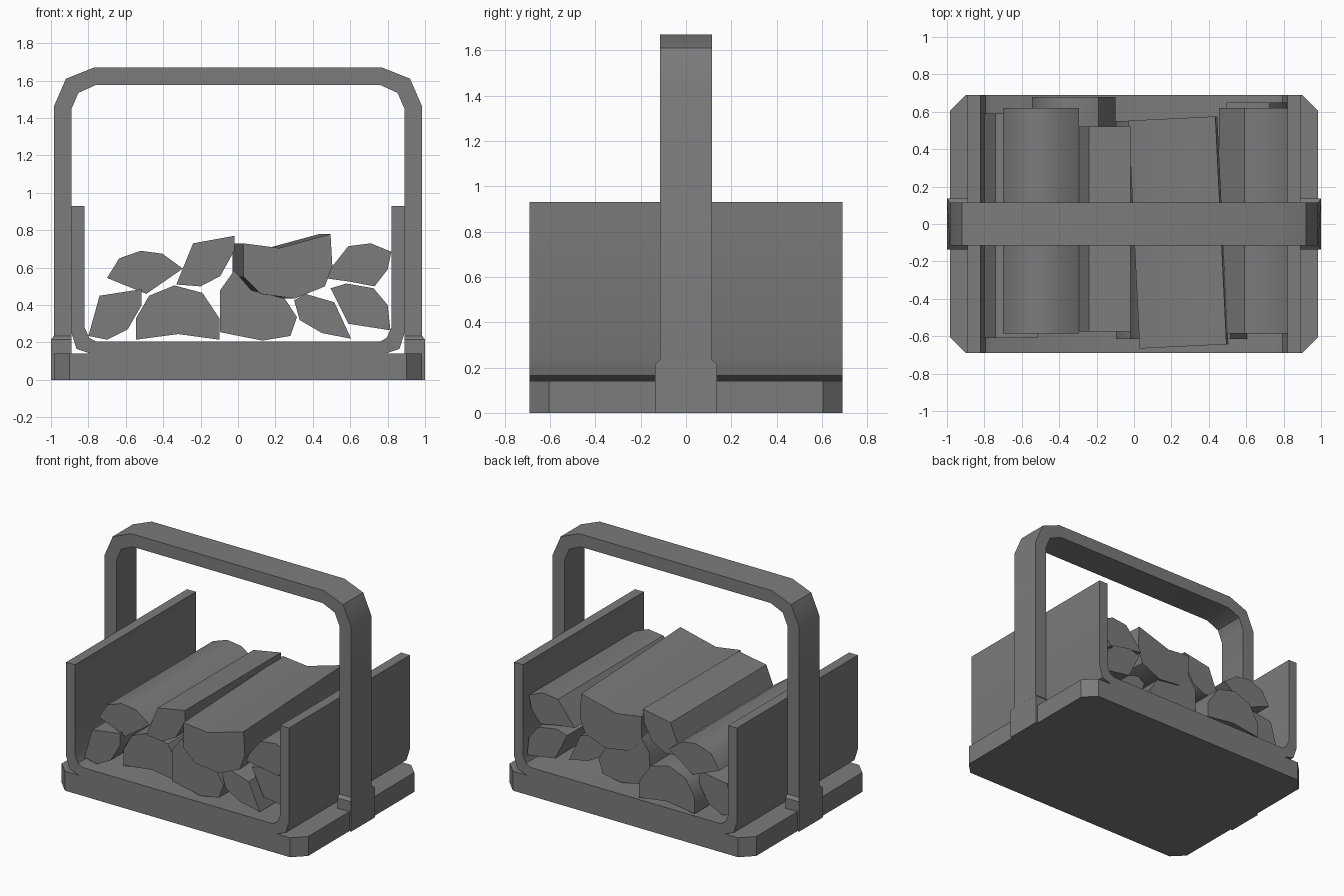
import bpy
import bmesh
from math import radians
from mathutils import Matrix, Vector

old = bpy.data.objects.get("Cube")
if old:
    bpy.data.objects.remove(old, do_unlink=True)

# One plain grey for the whole model
grey = bpy.data.materials.new("plain_grey")
grey.use_nodes = True
colour = (0.2, 0.2, 0.2, 1)
grey.diffuse_color = colour
grey.node_tree.nodes["Principled BSDF"].inputs["Base Color"].default_value = colour


def prism(name, outline, low, high, axis="y", smooth=30):
    """Extrude a closed outline along an axis from low to high."""
    place = {
        "x": lambda p, d: (d, p[0], p[1]),
        "y": lambda p, d: (p[0], d, p[1]),
        "z": lambda p, d: (p[0], p[1], d),
    }[axis]
    bm = bmesh.new()
    ends = [[bm.verts.new(place(p, d)) for p in outline] for d in (low, high)]
    start, finish = ends
    bm.faces.new(start)
    bm.faces.new(reversed(finish))
    count = len(outline)
    for i in range(count):
        j = (i + 1) % count
        bm.faces.new((start[j], start[i], finish[i], finish[j]))
    bmesh.ops.recalc_face_normals(bm, faces=bm.faces)
    mesh = bpy.data.meshes.new(name)
    bm.to_mesh(mesh)
    bm.free()
    mesh.materials.append(grey)
    obj = bpy.data.objects.new(name, mesh)
    bpy.context.collection.objects.link(obj)
    bpy.ops.object.select_all(action="DESELECT")
    obj.select_set(True)
    bpy.context.view_layer.objects.active = obj
    bpy.ops.object.shade_smooth_by_angle(angle=radians(smooth))
    return obj


def mirrored(half):
    """Complete an open half outline by reflecting it in the first coordinate."""
    return half + [(-a, b) for a, b in reversed(half)]


def band(outer, inner):
    """Closed outline of a symmetrical bent strip."""
    return mirrored(outer) + mirrored(inner)[::-1]


# Base slab with cut corners
DEPTH = 0.69
prism("base", mirrored([(-0.9, -DEPTH), (-0.985, -0.605), (-0.985, 0.605), (-0.9, DEPTH)]),
      0, 0.14, "z")

# U shaped holder: floor and two side panels bent from one sheet
prism("log_holder", band(
    [(-0.89, 0.93), (-0.89, 0.25), (-0.863, 0.165), (-0.77, 0.135)],
    [(-0.82, 0.93), (-0.82, 0.28), (-0.795, 0.225), (-0.76, 0.205)]), -DEPTH, DEPTH)

# Carrying handle
prism("handle", band(
    [(-0.985, 0.1), (-0.985, 1.46), (-0.92, 1.61), (-0.77, 1.67)],
    [(-0.89, 0.1), (-0.89, 1.45), (-0.853, 1.535), (-0.757, 1.578)]), -0.115, 0.115)

# Sockets at the foot of the handle, sloped at the top
for side, word in ((-1, "right"), (1, "left")):
    foot = prism(word + "_handle_foot",
                 mirrored([(-0.136, 0), (-0.136, 0.215), (-0.115, 0.235)]),
                 side * 0.89, side, "x")
    for v in foot.data.vertices:
        if v.co.z > 0.22 and abs(v.co.x) > 0.95:
            v.co.x = side * 0.985

# Split logs, each a cross-section run from front to back
LOGS = {
    "lower_right_log": (-0.61, 0.59, [
        (-0.8, 0.235), (-0.74, 0.45), (-0.515, 0.485), (-0.515, 0.4),
        (-0.59, 0.27), (-0.7, 0.215)]),
    "upper_right_log": (-0.585, 0.62, [
        (-0.7, 0.545), (-0.635, 0.65), (-0.52, 0.69), (-0.405, 0.675),
        (-0.295, 0.595), (-0.49, 0.46)]),
    "lower_half_log": (-0.53, 0.68, [
        (-0.545, 0.33), (-0.475, 0.45), (-0.34, 0.505), (-0.19, 0.465),
        (-0.1, 0.33), (-0.1, 0.215), (-0.32, 0.245), (-0.545, 0.215)]),
    "upper_wedge_log": (-0.575, 0.52, [
        (-0.33, 0.51), (-0.24, 0.73), (-0.02, 0.77), (-0.02, 0.69),
        (-0.095, 0.555), (-0.2, 0.5)]),
    "lower_middle_log": (-0.615, 0.55, [
        (-0.095, 0.48), (-0.02, 0.585), (0.07, 0.48), (0.25, 0.435),
        (0.315, 0.335), (0.28, 0.235), (0.13, 0.21), (-0.095, 0.255)]),
    "lower_wedge_log": (-0.615, 0.47, [
        (0.3, 0.425), (0.36, 0.46), (0.515, 0.415), (0.605, 0.22),
        (0.45, 0.25), (0.33, 0.32)]),
    "lower_left_log": (-0.55, 0.65, [
        (0.495, 0.49), (0.58, 0.515), (0.725, 0.49), (0.8, 0.4),
        (0.815, 0.265), (0.59, 0.3)]),
    "upper_left_log": (-0.585, 0.62, [
        (0.455, 0.545), (0.59, 0.715), (0.71, 0.73), (0.82, 0.685),
        (0.8, 0.59), (0.73, 0.5), (0.6, 0.525)]),
}
for name, (front, back, outline) in LOGS.items():
    prism(name, outline, front, back, smooth=40)

# Large top log, turned slightly across the pile
top_log = prism("top_log", [
    (0, 0.73), (0.19, 0.705), (0.465, 0.78), (0.475, 0.61),
    (0.435, 0.5), (0.275, 0.435), (0.09, 0.46), (0, 0.55)], -0.61, 0.61, smooth=40)
pivot = Vector((0.237, 0, 0))
turn = (Matrix.Translation((0.237, -0.045, 0)) @ Matrix.Rotation(radians(2.8), 4, "Z")
        @ Matrix.Translation(-pivot))
top_log.data.transform(turn)
